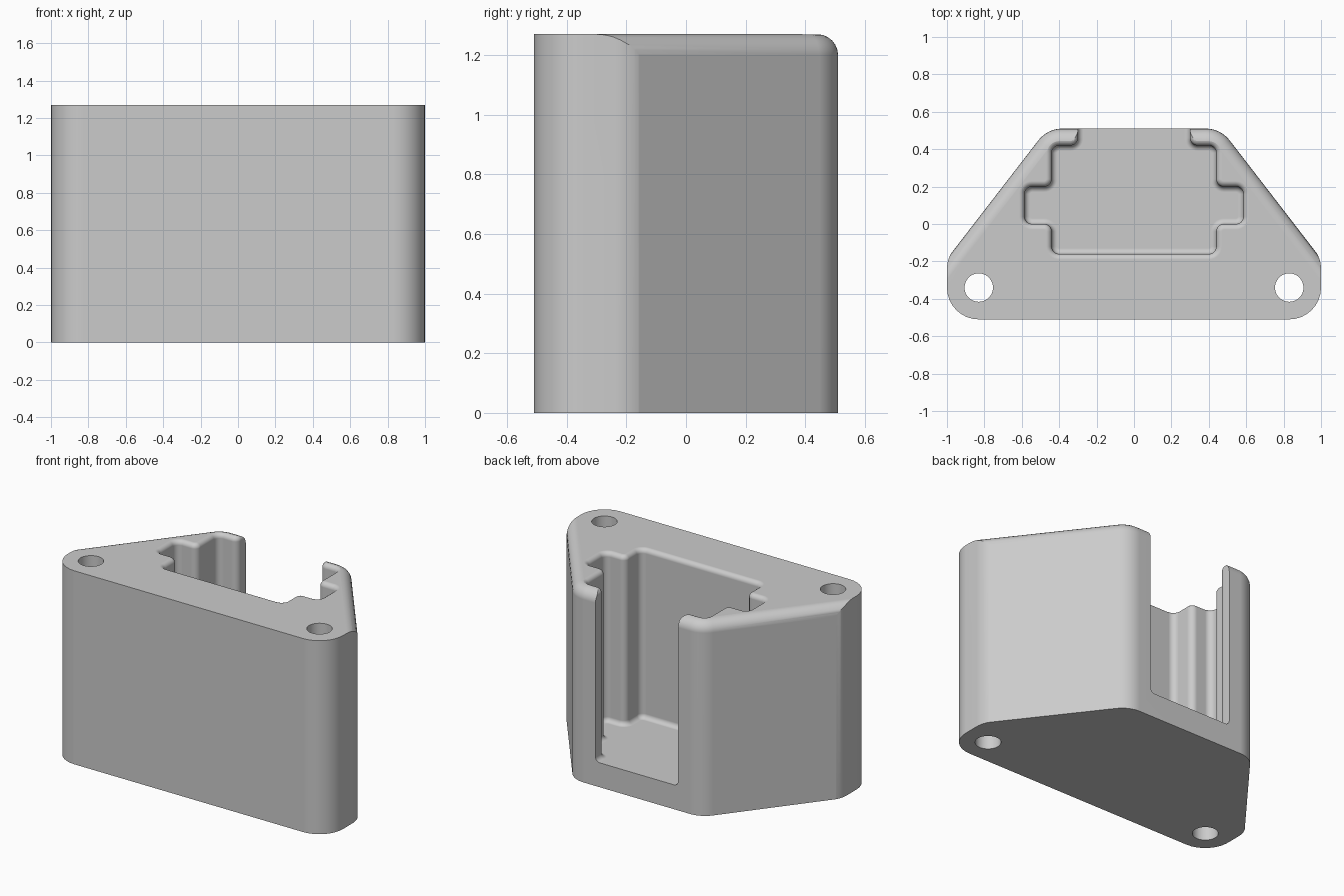
import bpy
import bmesh
from math import sin, cos, tan, pi
from mathutils import Vector, Matrix

cube = bpy.data.objects.get("Cube")
if cube:
    bpy.data.objects.remove(cube, do_unlink=True)

HEIGHT, FLOOR = 1.27, 0.16
RIM, SOFT = 0.07, 0.03          # outer rim fillet, pocket fillet
ANGLES = [k / 6 * pi / 2 for k in range(7)]


def mirrored(half):
    """Close a right-hand half outline with its mirror image."""
    return half + [(-x, y) for x, y in reversed(half)]


def rounded(points, radius, offset=0.0, steps=8):
    """Outline with rounded corners, grown outward by offset."""
    pts = [Vector(p) for p in points]
    ring = []
    for i, p in enumerate(pts):
        d1 = (p - pts[i - 1]).normalized()
        d2 = (pts[(i + 1) % len(pts)] - p).normalized()
        n1, n2 = Vector((d1.y, -d1.x)), Vector((d2.y, -d2.x))
        turn = -d1.angle_signed(d2)
        side = 1 if turn > 0 else -1
        rad = radius + side * offset
        corner = p + (n1 + n2) * offset / (1 + n1.dot(n2))
        center = corner - d1 * rad * tan(abs(turn) / 2) - n1 * side * rad
        for k in range(steps + 1):
            ring.append(center + Matrix.Rotation(turn * k / steps, 2) @ n1 * side * rad)
    return ring


def loft(name, outline, radius, levels):
    """Solid through one ring per (height, offset) level."""
    bm = bmesh.new()
    rings = [[bm.verts.new((v.x, v.y, z)) for v in rounded(outline, radius, off)]
             for z, off in levels]
    n = len(rings[0])
    for low, high in zip(rings, rings[1:]):
        for i in range(n):
            j = (i + 1) % n
            bm.faces.new((low[i], low[j], high[j], high[i]))
    bm.faces.new(rings[0][::-1])
    bm.faces.new(rings[-1])
    mesh = bpy.data.meshes.new(name)
    bm.to_mesh(mesh)
    bm.free()
    obj = bpy.data.objects.new(name, mesh)
    bpy.context.collection.objects.link(obj)
    return obj


def combine(target, tool, operation):
    """Apply a boolean and remove its tool."""
    tool.hide_render = True
    mod = target.modifiers.new("cut", 'BOOLEAN')
    mod.operation, mod.solver, mod.object = operation, 'EXACT', tool
    bpy.context.view_layer.objects.active = target
    bpy.ops.object.modifier_apply(modifier=mod.name)
    bpy.data.objects.remove(tool, do_unlink=True)


# Block with rounded front and side corners
block = mirrored([(1, -0.51), (1, -0.183), (0.396, 0.6)])
housing = loft("housing", block, 0.17, [(0, 0), (1.4, 0)])

# Sloping sides, back wall and their filleted top rim
wedge = mirrored([(1.474, -0.8), (0.463, 0.51)])
rim = [(HEIGHT - RIM + RIM * sin(a), RIM * (cos(a) - 1)) for a in ANGLES]
combine(housing, loft("wedge_trim", wedge, 0.16, [(-0.1, 0)] + rim), 'INTERSECT')

# Stepped pocket, open at the back, with soft floor and top edges
pocket = mirrored([(0.44, -0.16), (0.44, 0), (0.585, 0), (0.585, 0.2),
                   (0.44, 0.2), (0.44, 0.42), (0.3, 0.42), (0.3, 0.8)])
floor = [(FLOOR + SOFT * (1 - cos(a)), SOFT * (sin(a) - 1)) for a in ANGLES]
lip = [(HEIGHT - SOFT + SOFT * sin(a), SOFT * (1 - cos(a))) for a in ANGLES]
combine(housing, loft("pocket_cutter", pocket, 0.04, floor + lip + [(1.4, SOFT)]),
        'DIFFERENCE')

# Screw holes through the front corners
for x in (-0.83, 0.83):
    bpy.ops.mesh.primitive_cylinder_add(vertices=48, radius=0.076, depth=2,
                                        location=(x, -0.34, 0.6))
    combine(housing, bpy.context.object, 'DIFFERENCE')

# Single grey finish
grey = bpy.data.materials.new("grey")
grey.use_nodes = True
color = (0.6, 0.6, 0.6, 1)
grey.diffuse_color = color
for node in grey.node_tree.nodes:
    if node.type == 'BSDF_PRINCIPLED':
        node.inputs["Base Color"].default_value = color
housing.data.materials.clear()
housing.data.materials.append(grey)
for face in housing.data.polygons:
    face.material_index = 0

# Smooth fillets, crisp edges
bpy.ops.object.select_all(action='DESELECT')
housing.select_set(True)
bpy.context.view_layer.objects.active = housing
bpy.ops.object.shade_smooth_by_angle(angle=pi / 6)
weighted = housing.modifiers.new("even_shading", 'WEIGHTED_NORMAL')
weighted.keep_sharp = True
